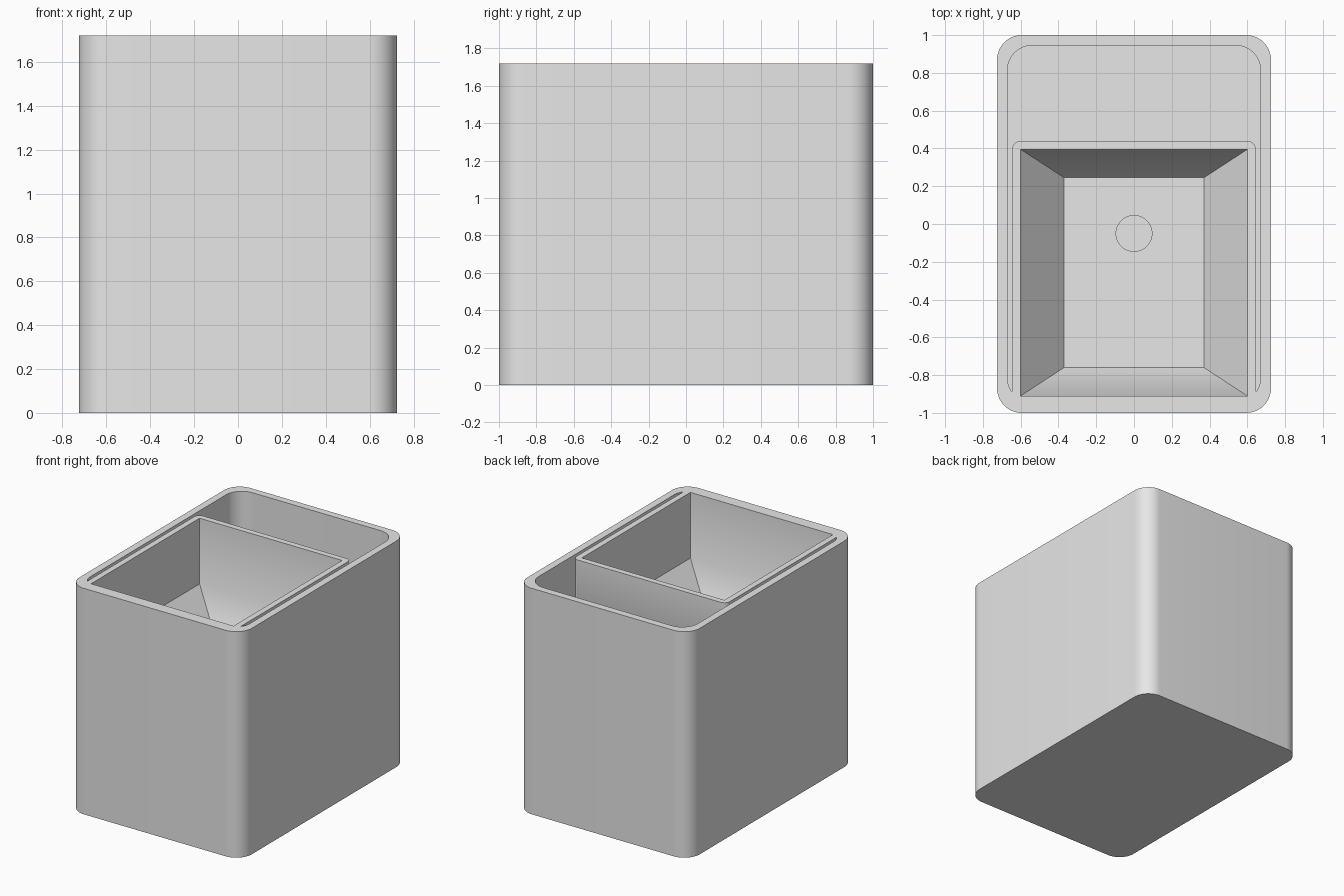
import bpy, bmesh
from math import sin, cos, pi, radians

cube = bpy.data.objects.get("Cube")
if cube:
    bpy.data.objects.remove(cube, do_unlink=True)

grey = bpy.data.materials.new("light_grey_plastic")
grey.use_nodes = True
colour = (0.8, 0.8, 0.8, 1)
grey.diffuse_color = colour
grey.node_tree.nodes["Principled BSDF"].inputs["Base Color"].default_value = colour


def rounded_rect(half_x, y0, y1, r, steps):
    """Counter-clockwise outline; steps = 0 gives square corners."""
    if not steps:
        return [(half_x, y1), (-half_x, y1), (-half_x, y0), (half_x, y0)]
    centres = [(half_x - r, y1 - r), (r - half_x, y1 - r),
               (r - half_x, y0 + r), (half_x - r, y0 + r)]
    return [(cx + r * cos(pi / 2 * (q + i / steps)), cy + r * sin(pi / 2 * (q + i / steps)))
            for q, (cx, cy) in enumerate(centres) for i in range(steps + 1)]


def loft(name, sections, r=0, steps=0):
    """Closed solid through sections of (half_x, y0, y1, z), bottom first."""
    bm = bmesh.new()
    rings = [[bm.verts.new((x, y, z)) for x, y in rounded_rect(hx, y0, y1, r, steps)]
             for hx, y0, y1, z in sections]
    n = len(rings[0])
    for low, high in zip(rings, rings[1:]):
        for i in range(n):
            j = (i + 1) % n
            bm.faces.new((low[i], low[j], high[j], high[i]))
    bm.faces.new(rings[0][::-1])
    bm.faces.new(rings[-1])
    mesh = bpy.data.meshes.new(name)
    bm.to_mesh(mesh)
    bm.free()
    mesh.materials.append(grey)
    obj = bpy.data.objects.new(name, mesh)
    bpy.context.collection.objects.link(obj)
    return obj


def combine(target, tool, operation):
    """Apply a boolean and discard the tool."""
    bpy.context.view_layer.objects.active = target
    mod = target.modifiers.new("boolean", 'BOOLEAN')
    mod.operation, mod.solver, mod.object = operation, 'EXACT', tool
    bpy.ops.object.modifier_apply(modifier=mod.name)
    bpy.data.objects.remove(tool, do_unlink=True)


TOP = 1.72        # rim height
KNEE = 1.22       # where the hopper starts to narrow
FLOOR = 0.95      # inside floor of the hopper
OVER = TOP + 0.1  # cutters rise past the rim

# Outer shell with a rounded reservoir cavity
planter = loft("planter", [(0.725, -1, 1, 0), (0.725, -1, 1, TOP)], 0.13, 12)
cavity = loft("cavity_cutter", [(0.67, -0.945, 0.945, 0.055), (0.67, -0.945, 0.945, OVER)], 0.13, 12)
combine(planter, cavity, 'DIFFERENCE')

# Inner hopper, fused to the front wall
hopper = loft("hopper", [(0.415, -0.81, 0.29, FLOOR - 0.05),
                         (0.645, -0.97, 0.44, KNEE - 0.02),
                         (0.645, -0.97, 0.44, TOP)], 0.045, 8)
combine(planter, hopper, 'UNION')

# Square hollow that narrows to the hopper floor
hollow = loft("hollow_cutter", [(0.37, -0.76, 0.245, FLOOR),
                                (0.6, -0.91, 0.395, KNEE),
                                (0.6, -0.91, 0.395, OVER)])
combine(planter, hollow, 'DIFFERENCE')

# Round drain hole through the hopper floor
bpy.ops.mesh.primitive_cylinder_add(vertices=48, radius=0.095, depth=0.2, location=(0, -0.05, FLOOR))
combine(planter, bpy.context.object, 'DIFFERENCE')

# Smooth rounded corners, crisp rims
bpy.ops.object.select_all(action='DESELECT')
planter.select_set(True)
bpy.context.view_layer.objects.active = planter
bpy.ops.object.shade_smooth_by_angle(angle=radians(30))
